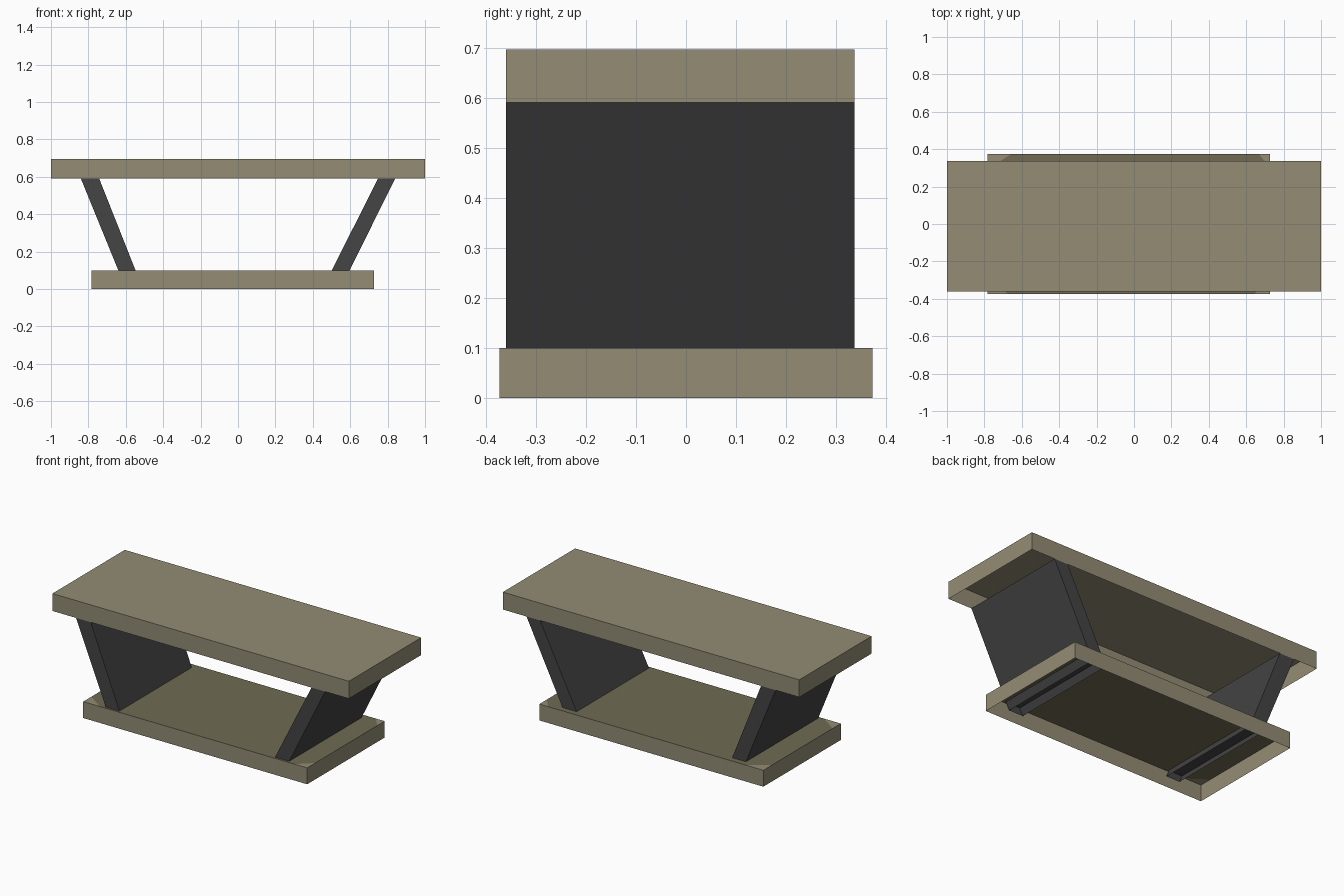
import bpy

if "Cube" in bpy.data.objects:
    bpy.data.objects.remove(bpy.data.objects["Cube"])


def material(name, rgb):
    m = bpy.data.materials.new(name)
    m.diffuse_color = (*rgb, 1.0)
    m.use_nodes = True
    m.node_tree.nodes["Principled BSDF"].inputs["Base Color"].default_value = m.diffuse_color
    return m


BEIGE = material("beige_board", (0.292, 0.262, 0.176))
SHADE = material("dark_beige_board", (0.162, 0.146, 0.088))
GREY = material("charcoal_leg", (0.058, 0.058, 0.058))


def make(name, verts, faces, mats, dark_faces=()):
    mesh = bpy.data.meshes.new(name)
    mesh.from_pydata(verts, [], faces)
    for m in mats:
        mesh.materials.append(m)
    for i in dark_faces:
        mesh.polygons[i].material_index = 1
    mesh.update()
    obj = bpy.data.objects.new(name, mesh)
    bpy.context.collection.objects.link(obj)
    return obj


def rect(x0, x1, y0, y1, z):
    return [(x0, y0, z), (x1, y0, z), (x1, y1, z), (x0, y1, z)]


# walls joining a lower ring (verts 0-3) to an upper ring (verts 4-7)
WALLS = [(i, (i + 1) % 4, 4 + (i + 1) % 4, 4 + i) for i in range(4)]
TOP = (4, 5, 6, 7)

# seat board: thin shell, open underneath
make("top_board",
     rect(-1, 1, -0.36, 0.337, 0.59) + rect(-1, 1, -0.36, 0.337, 0.696),
     WALLS + [TOP], [BEIGE])

# base board: open underneath, darker upper panel with small pale corners
X0, X1, Y0, Y1, Z = -0.783, 0.728, -0.373, 0.373, 0.1
base = rect(X0, X1, Y0, Y1, 0) + rect(X0, X1, Y0, Y1, Z)
base += [(X0, Y0 + 0.08, Z), (X0 + 0.11, Y0, Z),
         (X1 - 0.085, Y0, Z), (X1, Y0 + 0.08, Z),
         (X1, Y1 - 0.07, Z), (X1 - 0.06, Y1, Z),
         (X0 + 0.125, Y1, Z), (X0, Y1 - 0.08, Z)]
panel = [tuple(range(8, 16)), (4, 9, 8), (5, 11, 10), (6, 13, 12), (7, 15, 14)]
make("base_board", base, WALLS + panel, [BEIGE, SHADE], [4])


# slanted legs: hollow ends reach just below the base panel
def leg(name, low, high):
    def ring(z):
        t = (z - 0.1) / 0.49
        a, b = (l + (h - l) * t for l, h in zip(low, high))
        return rect(a, b, -0.36, 0.337, z)
    verts = ring(0.055) + ring(0.59) + ring(0.097)
    make(name, verts, WALLS + [TOP, (11, 10, 9, 8)], [GREY])


leg("left_leg", (-0.64, -0.548), (-0.84, -0.742))
leg("right_leg", (0.502, 0.597), (0.748, 0.84))
